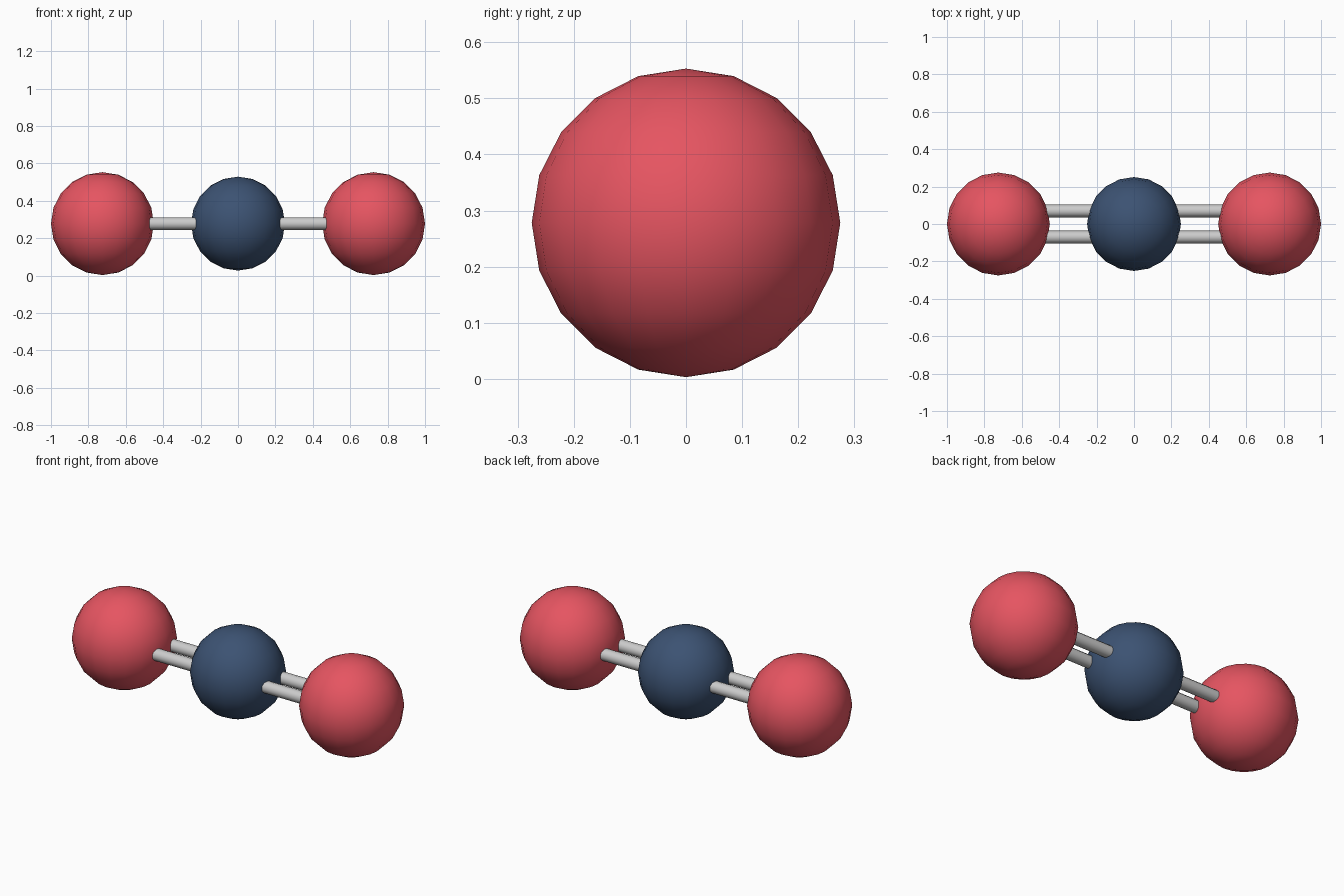
import bpy
from math import pi, radians

if "Cube" in bpy.data.objects:
    bpy.data.objects.remove(bpy.data.objects["Cube"])

Z = 0.278          # height of the molecule axis
OX = 0.725         # distance of outer atoms from the centre


def material(name, rgb):
    m = bpy.data.materials.new(name)
    m.diffuse_color = (*rgb, 1)
    m.use_nodes = True
    m.node_tree.nodes["Principled BSDF"].inputs["Base Color"].default_value = m.diffuse_color
    return m


red = material("red", (0.79, 0.09, 0.12))
navy = material("navy", (0.045, 0.085, 0.17))


def finish(name, mat=None):
    ob = bpy.context.object
    ob.name = name
    bpy.ops.object.shade_smooth_by_angle(angle=radians(40))
    if mat:
        ob.data.materials.append(mat)


def atom(name, x, radius, mat):
    bpy.ops.mesh.primitive_uv_sphere_add(segments=20, ring_count=10,
                                         radius=radius, location=(x, 0, Z))
    finish(name, mat)


def bond(name, x, y):
    bpy.ops.mesh.primitive_cylinder_add(vertices=12, radius=0.034, depth=0.4,
                                        location=(x, y, Z), rotation=(0, pi / 2, 0))
    finish(name)


# Centre atom
atom("carbon_atom", 0, 0.251, navy)

# Outer atoms, each with a pair of parallel bonds
for side, s in (("left", -1), ("right", 1)):
    atom(f"oxygen_atom_{side}", s * OX, 0.275, red)
    for place, y in (("front", -0.07), ("back", 0.07)):
        bond(f"bond_{side}_{place}", s * 0.35, y)
